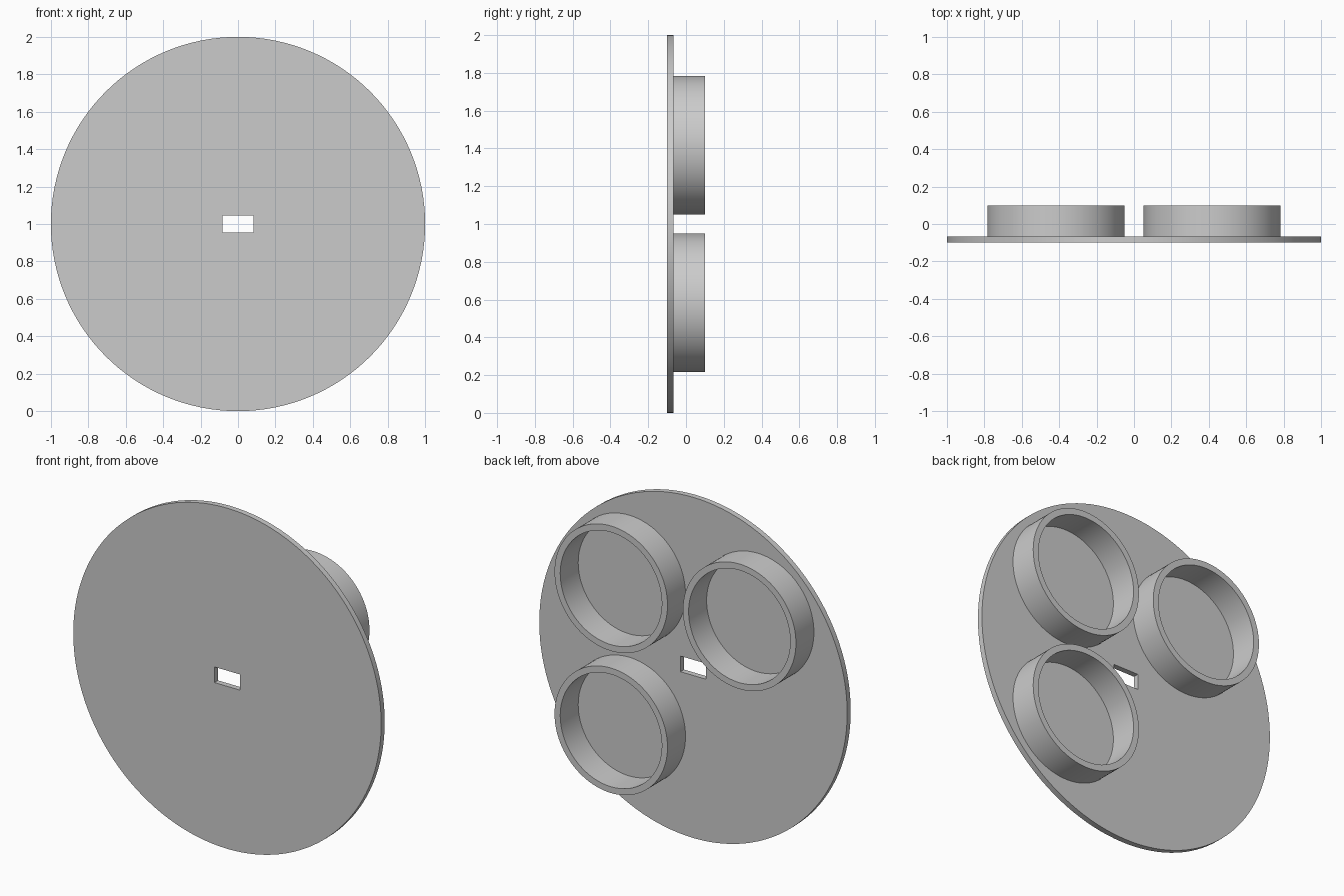
import bpy, bmesh
from math import pi, radians
from mathutils import Matrix, Vector

cube = bpy.data.objects.get("Cube")
if cube:
    bpy.data.objects.remove(cube, do_unlink=True)

FRONT, PLATE_BACK, BACK = -0.1, -0.067, 0.1
CENTRE_Z = 1.0

gray = bpy.data.materials.new("plain_gray")
gray.use_nodes = True
color = (0.6, 0.6, 0.6, 1)
gray.diffuse_color = color
gray.node_tree.nodes["Principled BSDF"].inputs["Base Color"].default_value = color


def make_object(name, bm):
    bmesh.ops.recalc_face_normals(bm, faces=bm.faces)
    mesh = bpy.data.meshes.new(name)
    bm.to_mesh(mesh)
    bm.free()
    mesh.materials.append(gray)
    obj = bpy.data.objects.new(name, mesh)
    bpy.context.collection.objects.link(obj)
    return obj


def smooth(obj):
    bpy.ops.object.select_all(action='DESELECT')
    obj.select_set(True)
    bpy.context.view_layer.objects.active = obj
    bpy.ops.object.shade_smooth_by_angle(angle=radians(30))


def ring(name, x, z, outer, inner):
    # Rectangular section turned about the y axis
    bm = bmesh.new()
    section = [(inner, PLATE_BACK), (outer, PLATE_BACK), (outer, BACK), (inner, BACK)]
    verts = [bm.verts.new((x + r, y, z)) for r, y in section]
    edges = [bm.edges.new((verts[i], verts[i - 1])) for i in range(4)]
    bmesh.ops.spin(bm, geom=verts + edges, cent=(x, 0, z), axis=(0, 1, 0),
                   angle=2 * pi, steps=96, use_merge=True)
    bmesh.ops.remove_doubles(bm, verts=bm.verts, dist=0.0001)
    smooth(make_object(name, bm))


# Round base plate
bm = bmesh.new()
middle = Vector((0, (FRONT + PLATE_BACK) / 2, CENTRE_Z))
bmesh.ops.create_cone(bm, cap_ends=True, segments=128, radius1=1, radius2=1,
                      depth=PLATE_BACK - FRONT,
                      matrix=Matrix.Translation(middle) @ Matrix.Rotation(pi / 2, 4, 'X'))
plate = make_object("base_plate", bm)

# Rectangular slot through the middle of the plate
bm = bmesh.new()
bmesh.ops.create_cube(bm, size=1, matrix=Matrix.Translation(middle)
                      @ Matrix.Diagonal((0.166, 0.2, 0.092, 1)))
cutter = make_object("slot_cutter", bm)
cut = plate.modifiers.new("slot", 'BOOLEAN')
cut.operation = 'DIFFERENCE'
cut.solver = 'EXACT'
cut.object = cutter
bpy.context.view_layer.objects.active = plate
bpy.ops.object.modifier_apply(modifier=cut.name)
bpy.data.objects.remove(cutter, do_unlink=True)
smooth(plate)

# Three open holder rings on the back
offset = 0.417
for name, sx, sz in (("upper_left_ring", 1, 1), ("lower_left_ring", 1, -1),
                     ("upper_right_ring", -1, 1)):
    ring(name, sx * offset, CENTRE_Z + sz * offset, 0.367, 0.33)
